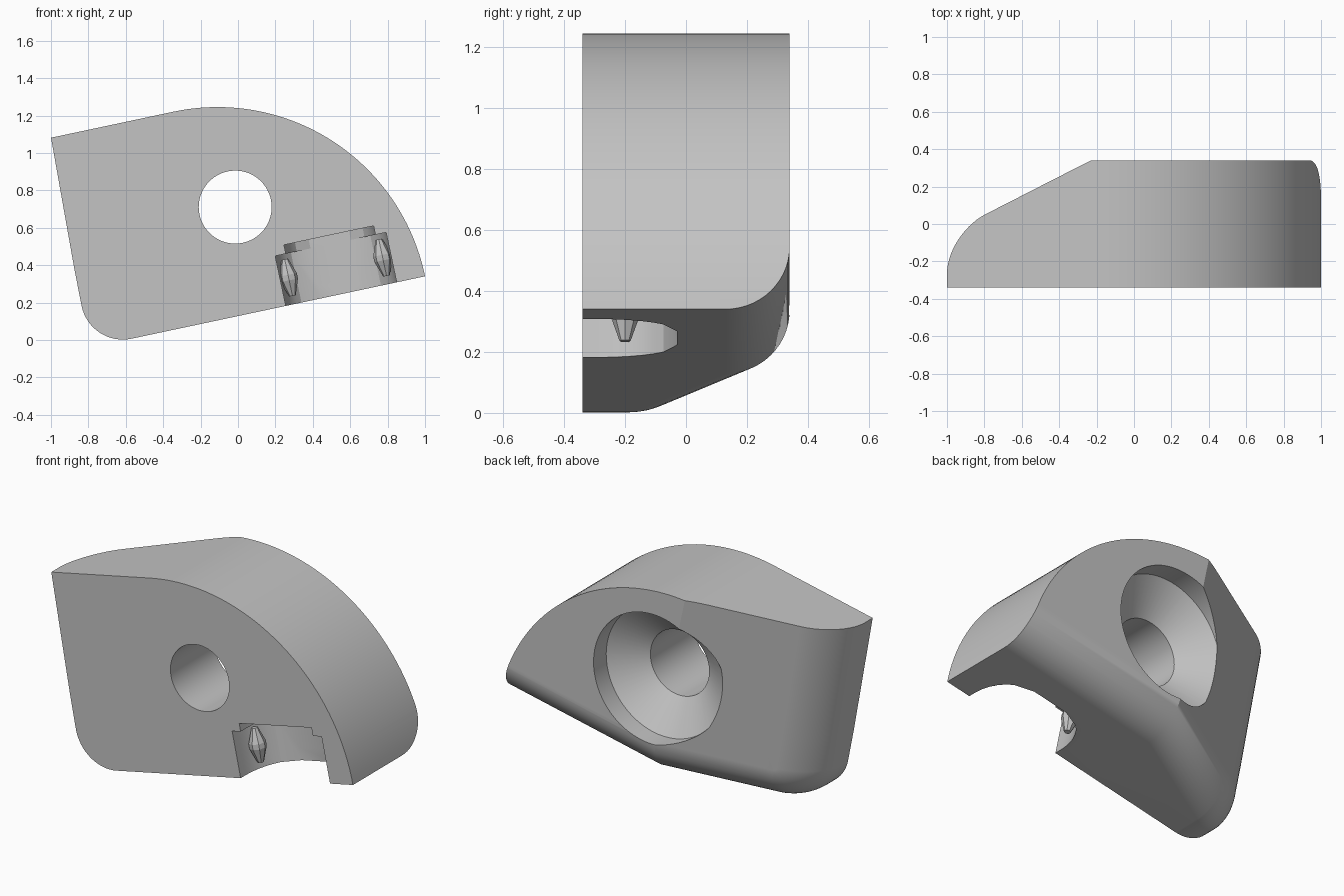
import bpy, bmesh, math
from mathutils import Matrix, Vector

cube = bpy.data.objects.get("Cube")
if cube:
    bpy.data.objects.remove(cube, do_unlink=True)

grey = bpy.data.materials.new("plain_grey")
grey.use_nodes = True
colour = (0.55, 0.55, 0.55, 1)
grey.diffuse_color = colour
grey.node_tree.nodes["Principled BSDF"].inputs["Base Color"].default_value = colour

# Everything is built with the base level, then tilted by this angle
TILT = Matrix.Rotation(math.radians(-12), 4, 'Y')
FRONT, BACK = -0.34, 0.34
BASE = 0.125          # height of the base before tilting
CREASE = 0.033        # where the back starts to taper
TAPER = 0.5
FILLET = 0.21
FAR = 1.8


def make_object(name, bm):
    bmesh.ops.recalc_face_normals(bm, faces=bm.faces)
    mesh = bpy.data.meshes.new(name)
    bm.to_mesh(mesh)
    bm.free()
    mesh.materials.append(grey)
    obj = bpy.data.objects.new(name, mesh)
    bpy.context.collection.objects.link(obj)
    return obj


def loft(name, rings):
    """Closed solid through rings of equal length."""
    bm = bmesh.new()
    loops = [[bm.verts.new(p) for p in ring] for ring in rings]
    count = len(loops[0])
    for low, high in zip(loops, loops[1:]):
        for i in range(count):
            j = (i + 1) % count
            bm.faces.new((low[i], low[j], high[j], high[i]))
    bm.faces.new(loops[0])
    bm.faces.new(loops[-1])
    return make_object(name, bm)


def circle(radius, count):
    return [(radius * math.cos(2 * math.pi * i / count),
             radius * math.sin(2 * math.pi * i / count)) for i in range(count)]


def boolean(target, cutter, operation):
    cutter.hide_render = True
    mod = target.modifiers.new(cutter.name, 'BOOLEAN')
    mod.operation = operation
    mod.solver = 'EXACT'
    mod.object = cutter
    bpy.context.view_layer.objects.active = target
    bpy.ops.object.modifier_apply(modifier=mod.name)
    bpy.data.objects.remove(cutter, do_unlink=True)


def back_depth(u):
    return BACK - TAPER * max(0, CREASE - u)


# Oversized block: side wall, round lower corner and base, with inward normals
corner, corner_r = Vector((-0.555, 0.35)), 0.225
path = [(Vector((-0.734, FAR)), Vector((1, 0))),
        (Vector((-0.753, 1.265)), Vector((1, 0))),
        (Vector((-0.777, 0.55)), Vector((1, 0)))]
for i in range(17):
    a = math.pi * (1 + i / 32)
    direction = Vector((math.cos(a), math.sin(a)))
    path.append((corner + corner_r * direction, -direction))
path += [(Vector((CREASE, BASE)), Vector((0, 1))),
         (Vector((FAR, BASE)), Vector((0, 1)))]

bm = bmesh.new()
steps = 14
columns = []
for point, normal in path:
    column = [bm.verts.new((point.x, FRONT, point.y))]
    for k in range(steps + 1):
        a = math.pi / 2 * k / steps
        p = point + normal * FILLET * (1 - math.cos(a))
        y = back_depth(p.x) - FILLET * (1 - math.sin(a))
        column.append(bm.verts.new((p.x, y, p.y)))
    columns.append(column)
for left, right in zip(columns, columns[1:]):
    for k in range(steps + 1):
        bm.faces.new((left[k], right[k], right[k + 1], left[k + 1]))
front_corner = bm.verts.new((FAR, FRONT, FAR))
back_corner = bm.verts.new((FAR, BACK, FAR))
crease_top = bm.verts.new((CREASE, BACK, FAR))
bm.faces.new([c[0] for c in columns] + [front_corner])
bm.faces.new([c[-1] for c in columns[:-1]] + [crease_top])
bm.faces.new((columns[-2][-1], columns[-1][-1], back_corner, crease_top))
bm.faces.new(columns[0] + [crease_top, back_corner, front_corner])
bm.faces.new(columns[-1] + [back_corner, front_corner])
body = make_object("body", bm)

# Trim to the flat top and the quarter-round end
centre_u, centre_v, sweep_r = -0.084, 0.1325, 1.133
outline = [(-1.5, -0.5), (centre_u + sweep_r, -0.5)]
for i in range(49):
    a = math.pi / 2 * i / 48
    outline.append((centre_u + sweep_r * math.cos(a), centre_v + sweep_r * math.sin(a)))
outline.append((-1.5, centre_v + sweep_r))
boolean(body, loft("trim", [[(u, y, v) for u, v in outline] for y in (-1, 1)]), 'INTERSECT')

# Through hole with a countersink and a wide mouth at the back
hole = [(-0.7, 0.195), (0.08, 0.195), (0.22, 0.39), (0.7, 0.39)]
boolean(body, loft("hole", [[(0.133 + a, y, 0.698 + b) for a, b in circle(r, 64)]
                            for y, r in hole]), 'DIFFERENCE')

# Stepped notch at the front of the base
NOTCH = 0.591


def notch(name, half, low, high):
    plan = [(half, -0.5), (half, -0.29)]
    for i in range(1, 9):
        a = math.radians(62) * i / 8
        plan.append((0.11 + (half - 0.11) * math.cos(a * 90 / 62),
                     -0.29 + 0.26 * math.sin(a * 90 / 62)))
    # ease the curve into a straighter run towards the flat end
    plan = plan[:7] + [(0.11, -0.03)]
    ring = [(NOTCH + w, y) for w, y in plan] + [(NOTCH - w, y) for w, y in reversed(plan)]
    return loft(name, [[(u, y, v) for u, y in ring] for v in (low, high)])


boolean(body, notch("notch_low", 0.303, -0.3, 0.398), 'DIFFERENCE')
boolean(body, notch("notch_high", 0.245, 0.2, 0.446), 'DIFFERENCE')

body.data.transform(TILT)
bpy.ops.object.select_all(action='DESELECT')
body.select_set(True)
bpy.context.view_layer.objects.active = body
bpy.ops.object.shade_smooth_by_angle(angle=math.radians(25))
weighted = body.modifiers.new("weighted_normals", 'WEIGHTED_NORMAL')
weighted.keep_sharp = True

# Faceted grip bumps on the notch walls
bump = [(0.17, 0.018), (0.255, 0.048), (0.285, 0.048), (0.37, 0.018)]
for name, side in (("left_bump", 1), ("right_bump", -1)):
    obj = loft(name, [[(NOTCH + side * 0.257 + a, -0.2 + b, v) for a, b in circle(r, 8)]
                      for v, r in bump])
    obj.data.transform(TILT)
